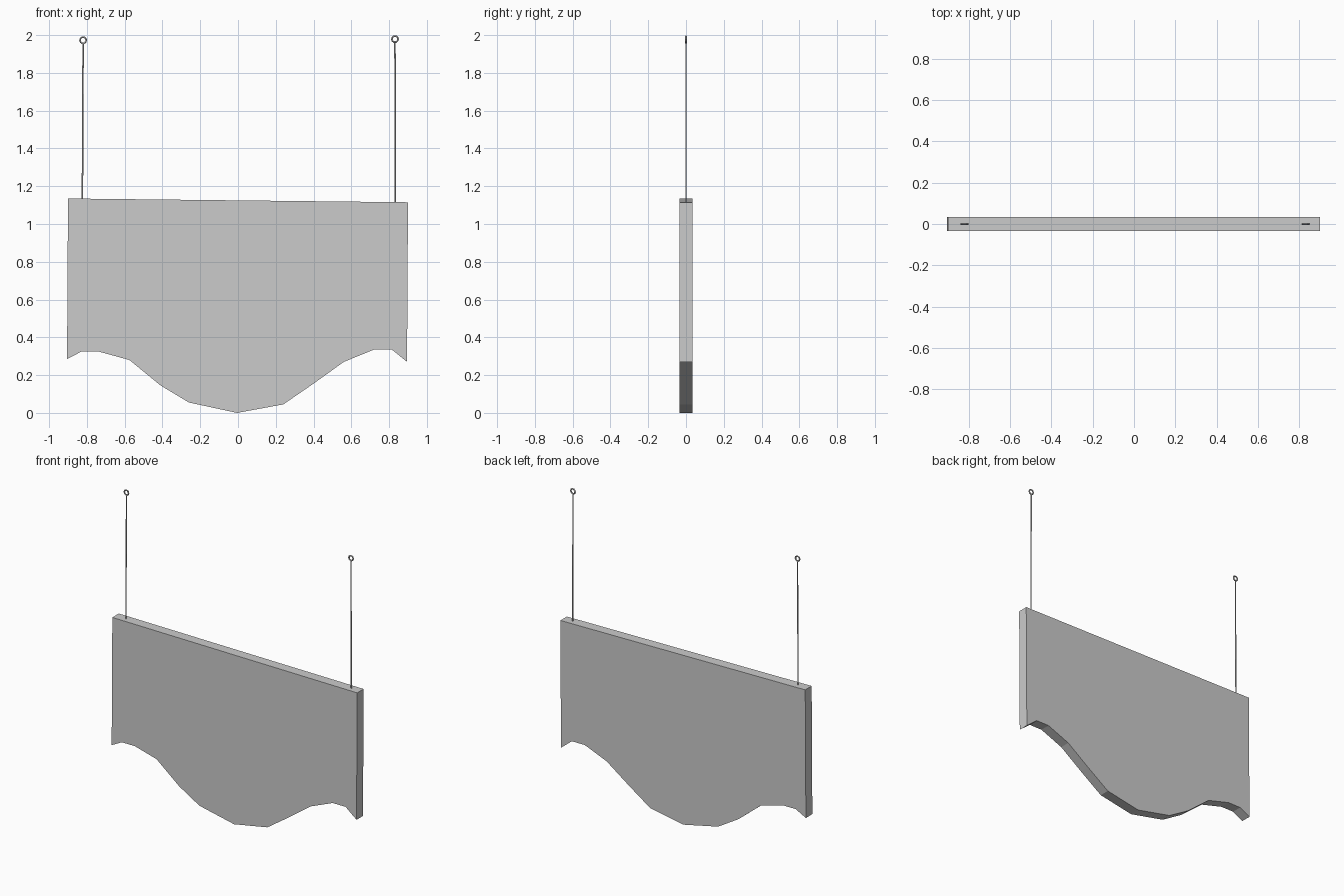
import bpy, bmesh, math
from mathutils import Vector

if "Cube" in bpy.data.objects:
    bpy.data.objects.remove(bpy.data.objects["Cube"])

HALF = 0.034  # half the board thickness


def finish(name, bm):
    bmesh.ops.recalc_face_normals(bm, faces=bm.faces[:])
    mesh = bpy.data.meshes.new(name)
    bm.to_mesh(mesh)
    bm.free()
    obj = bpy.data.objects.new(name, mesh)
    bpy.context.collection.objects.link(obj)
    return obj


# Hanging board: hand-cut outline in x, z, extruded through its thickness
outline = [(-0.90, 1.135), (-0.905, 0.285), (-0.83, 0.324), (-0.735, 0.324),
           (-0.575, 0.28), (-0.41, 0.145), (-0.26, 0.055), (-0.005, 0.0),
           (0.24, 0.045), (0.40, 0.155), (0.56, 0.27), (0.72, 0.335),
           (0.815, 0.335), (0.895, 0.27), (0.90, 1.115)]
bm = bmesh.new()
face = bm.faces.new([bm.verts.new((x, -HALF, z)) for x, z in outline])
extruded = bmesh.ops.extrude_face_region(bm, geom=[face], use_keep_orig=True)
moved = [v for v in extruded["geom"] if isinstance(v, bmesh.types.BMVert)]
bmesh.ops.translate(bm, verts=moved, vec=(0, 2 * HALF, 0))
finish("sign_board", bm)


# Thin rod from the board's top edge up to an eyelet
def rod(name, bottom, top, radius=0.004):
    a, b = Vector(bottom), Vector(top)
    bpy.ops.mesh.primitive_cylinder_add(
        vertices=6, radius=radius, depth=(b - a).length, location=(a + b) / 2)
    obj = bpy.context.object
    obj.name = name
    obj.rotation_euler = (b - a).to_track_quat('Z', 'Y').to_euler()


# Low-poly eyelet facing the front
def eyelet(name, x, z):
    bpy.ops.mesh.primitive_torus_add(
        major_segments=10, minor_segments=5, major_radius=0.016,
        minor_radius=0.005, location=(x, 0, z),
        rotation=(math.pi / 2, 0, 0))
    bpy.context.object.name = name


for side, x0, x1, z in (("left", -0.824, -0.82, 1.973),
                        ("right", 0.833, 0.831, 1.979)):
    rod(side + "_hanging_rod", (x0, 0, 1.10), (x1, 0, z - 0.014))
    eyelet(side + "_eyelet", x1, z)
